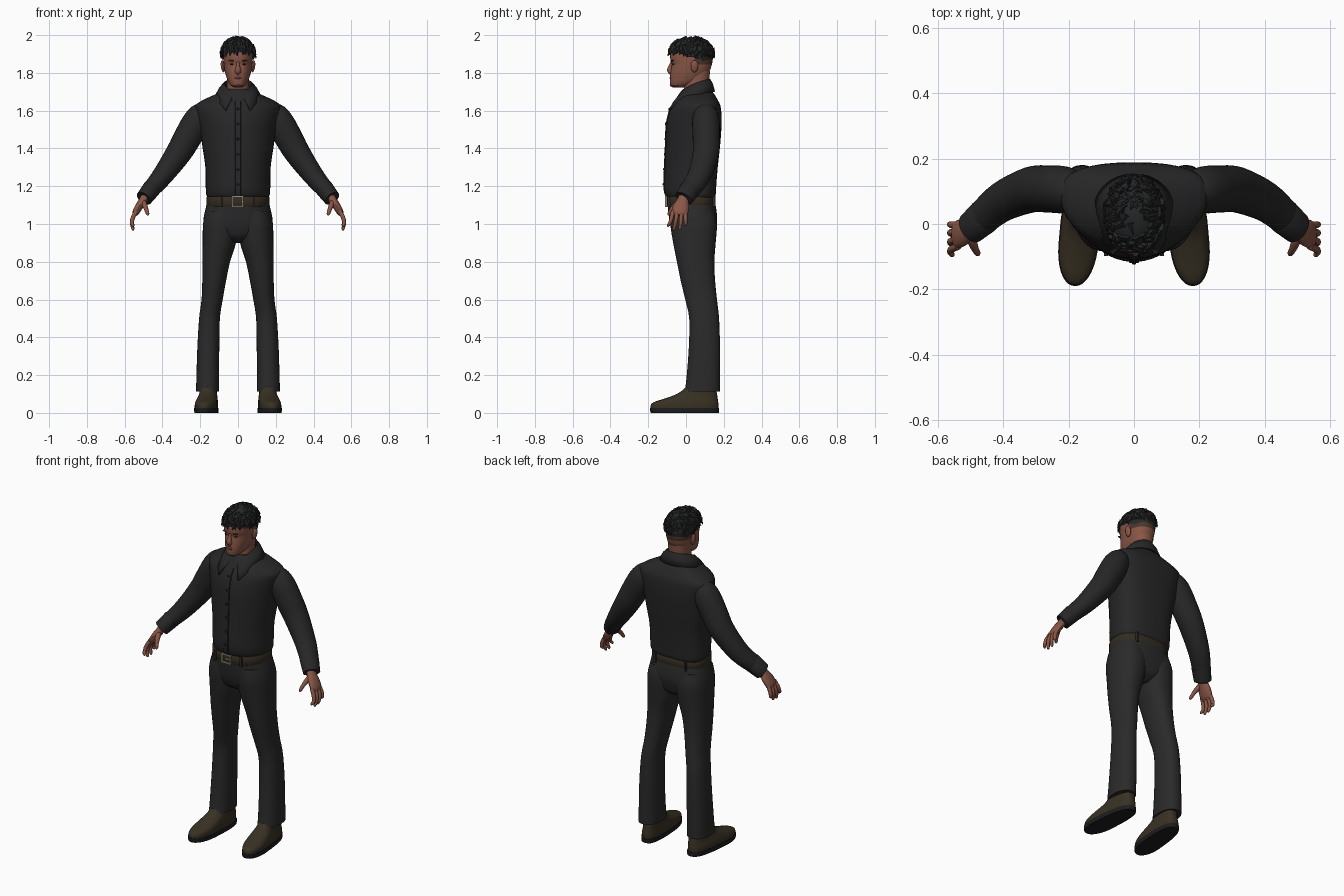
import bpy, bmesh, math, random
from mathutils import Vector, Matrix

if "Cube" in bpy.data.objects:
    bpy.data.objects.remove(bpy.data.objects["Cube"])

random.seed(4)


def mat(name, *rgb):
    m = bpy.data.materials.new(name)
    m.diffuse_color = (*rgb, 1)
    m.use_nodes = True
    m.node_tree.nodes["Principled BSDF"].inputs["Base Color"].default_value = m.diffuse_color
    return m


SHIRT = mat("shirt_black", .020, .020, .021)
PANTS = mat("trouser_charcoal", .023, .023, .024)
SKIN = mat("skin_brown", .25, .095, .062)
LIPS = mat("lip_brown", .16, .052, .042)
STUBBLE = mat("stubble_brown", .075, .036, .024)
HAIR = mat("hair_black", .019, .020, .021)
BELT = mat("belt_brown", .034, .025, .015)
SHOE = mat("shoe_brown", .040, .030, .017)
SOLE = mat("sole_black", .012, .012, .012)
METAL = mat("buckle_metal", .36, .33, .25)


def finish(name, bm, material, mirror=False, angle=40):
    bmesh.ops.recalc_face_normals(bm, faces=bm.faces)
    me = bpy.data.meshes.new(name)
    bm.to_mesh(me)
    bm.free()
    ob = bpy.data.objects.new(name, me)
    bpy.context.collection.objects.link(ob)
    me.materials.append(material)
    bpy.ops.object.select_all(action='DESELECT')
    ob.select_set(True)
    bpy.context.view_layer.objects.active = ob
    bpy.ops.object.shade_smooth_by_angle(angle=math.radians(angle))
    if mirror:
        ob.modifiers.new("mirror", 'MIRROR').use_mirror_merge = False
    return ob


def spline(rows, sub):
    """Smooth interpolation through rows of numbers."""
    out = []
    for i in range(len(rows) - 1):
        a, b, c, d = (rows[max(0, min(len(rows) - 1, i + k))] for k in (-1, 0, 1, 2))
        for j in range(sub):
            t = j / sub
            out.append([.5 * (2 * q + (r - p) * t + (2 * p - 5 * q + 4 * r - s) * t * t
                              + (3 * q - p - 3 * r + s) * t ** 3) for p, q, r, s in zip(a, b, c, d)])
    return out + [list(rows[-1])]


def skin_rings(bm, rings):
    vs = [[bm.verts.new(p) for p in ring] for ring in rings]
    n = len(vs[0])
    for a, b in zip(vs, vs[1:]):
        for i in range(n):
            bm.faces.new((a[i], a[(i + 1) % n], b[(i + 1) % n], b[i]))
    bm.faces.new(vs[0])
    bm.faces.new(vs[-1])


def body(name, rows, material, ef=2.2, eb=2.2, sub=4, sides=36, mirror=False, lean=0):
    """Stack of level rings; row = z, centre x, half width, widest y, front y, back y."""
    rings = []
    for z, cx, rx, cy, yf, yb in spline(rows, sub):
        ring = []
        for k in range(sides):
            a = math.tau * k / sides
            c, s = math.cos(a), math.sin(a)
            e, r = (eb, yb - cy) if s > 0 else (ef, cy - yf)
            y = cy + r * math.copysign(abs(s) ** (2 / e), s)
            ring.append((cx + rx * math.copysign(abs(c) ** (2 / e), c) - lean * y, y, z))
        rings.append(ring)
    bm = bmesh.new()
    skin_rings(bm, rings)
    return finish(name, bm, material, mirror)


def tube(bm, rows, sub=4, sides=20):
    """Limb along a path; row = x, y, z, side radius, depth radius."""
    pts = spline(rows, sub)
    rings = []
    for i, (x, y, z, rv, ru) in enumerate(pts):
        t = (Vector(pts[min(i + 1, len(pts) - 1)][:3]) - Vector(pts[max(i - 1, 0)][:3])).normalized()
        u = Vector((0, 1, 0))
        u = (u - t * u.dot(t)).normalized()
        v = t.cross(u)
        rings.append([Vector((x, y, z)) + v * rv * math.cos(math.tau * k / sides)
                      + u * ru * math.sin(math.tau * k / sides) for k in range(sides)])
    skin_rings(bm, rings)


def limb(name, rows, material, **kw):
    bm = bmesh.new()
    tube(bm, rows, **kw)
    return finish(name, bm, material, True)


def blob(name, loc, r, material, mirror=False, tilt=0):
    bm = bmesh.new()
    bmesh.ops.create_uvsphere(bm, u_segments=14, v_segments=9, radius=1, matrix=Matrix.Translation(loc)
                              @ Matrix.Rotation(tilt, 4, 'Y') @ Matrix.Diagonal((*r, 1)))
    return finish(name, bm, material, mirror)


def boxes(name, items, material, mirror=False):
    bm = bmesh.new()
    for loc, size in items:
        bmesh.ops.create_cube(bm, size=1, matrix=Matrix.Translation(loc) @ Matrix.Diagonal((*size, 1)))
    return finish(name, bm, material, mirror, 30)


# Shoes and soles
body("shoe", [(.02, .165, .058, -.06, -.187, .172), (.045, .165, .058, -.06, -.185, .172),
              (.06, .164, .056, -.05, -.163, .17), (.075, .163, .052, -.03, -.115, .168),
              (.095, .162, .047, .02, -.06, .165), (.115, .162, .044, .05, -.025, .162),
              (.14, .162, .042, .06, 0, .16)], SHOE, 2.1, 2.8, mirror=True, lean=.08)
body("shoe_sole", [(.0, .165, .059, -.06, -.185, .174), (.008, .165, .061, -.06, -.19, .176),
                   (.026, .165, .061, -.06, -.19, .176)], SOLE, 2.1, 2.8, sub=1, mirror=True, lean=.08)
boxes("shoe_laces", [((.166, -.045 + i * .022, .093 + i * .011), (.04, .007, .008)) for i in range(3)], SOLE, True)

# Trousers
body("trouser_leg", [(.112, .161, .061, .085, -.006, .18), (.2, .16, .06, .09, .004, .18),
                     (.35, .157, .058, .095, .015, .18), (.5, .151, .055, .09, .017, .175),
                     (.6, .137, .056, .08, -.004, .164), (.7, .126, .063, .06, -.028, .154),
                     (.8, .115, .073, .05, -.048, .15), (.9, .099, .088, .05, -.068, .157),
                     (1.0, .092, .093, .05, -.083, .164), (1.07, .085, .085, .05, -.08, .15)],
     PANTS, 2.2, 2.3, mirror=True)
body("trouser_seat", [(.9, 0, .04, .05, -.01, .1), (.93, 0, .125, .05, -.055, .14),
                      (.97, 0, .172, .05, -.076, .155), (1.02, 0, .183, .05, -.088, .165),
                      (1.08, 0, .172, .05, -.095, .16), (1.12, 0, .162, .05, -.097, .152)], PANTS, 2.3, 2.5)

# Belt, loops and buckle
body("belt", [(.0 + z, 0, .166 + d, .05, -.101 - d, .155 + d) for z, d in
              ((1.093, -.002), (1.097, .001), (1.141, .001), (1.145, -.002))], BELT, 2.3, 2.5, sub=1)
boxes("belt_loops", [((.085, -.092, 1.118), (.012, .012, .058)), ((.1, .148, 1.118), (.012, .014, .058))],
      PANTS, True)
boxes("buckle", [((-.03, -.106, 1.119), (.008, .01, .056)), ((.024, -.106, 1.119), (.008, .01, .056)),
                 ((-.003, -.106, 1.143), (.06, .01, .008)), ((-.003, -.106, 1.095), (.06, .01, .008)),
                 ((.006, -.108, 1.119), (.034, .008, .007))], METAL)

# Shirt
shirt = [(1.135, 0, .157, .06, -.092, .148), (1.155, 0, .168, .06, -.108, .157),
         (1.2, 0, .171, .06, -.116, .16), (1.3, 0, .173, .06, -.113, .168),
         (1.42, 0, .19, .07, -.108, .181), (1.52, 0, .205, .08, -.104, .188),
         (1.59, 0, .222, .09, -.09, .187), (1.63, 0, .222, .09, -.073, .181),
         (1.66, 0, .178, .085, -.055, .166), (1.69, 0, .112, .07, -.036, .148),
         (1.715, 0, .07, .055, -.015, .125)]
body("shirt_torso", shirt, SHIRT, 2.0, 2.7)
limb("sleeve", [(.15, .1, 1.61, .025, .035), (.188, .103, 1.587, .06, .06), (.218, .105, 1.545, .073, .072),
                (.262, .107, 1.467, .074, .072), (.315, .105, 1.375, .068, .07), (.4, .07, 1.255, .055, .062),
                (.465, .018, 1.178, .046, .053)], SHIRT, sides=28)
limb("cuff", [(.452, .028, 1.193, .043, .05), (.457, .024, 1.188, .049, .056), (.498, -.012, 1.135, .044, .05),
              (.499, -.013, 1.134, .034, .04)], SHIRT, sub=1)

# Button placket following the chest
bm = bmesh.new()
front = [(r[0], r[4]) for r in spline(shirt, 3) if 1.14 < r[0] < 1.66]
strip = [[bm.verts.new((x, y - d, z)) for x, d in ((-.016, -.003), (-.014, .004), (.014, .004), (.016, -.003))]
         for z, y in front]
for a, b in zip(strip, strip[1:]):
    for i in range(3):
        bm.faces.new((a[i], a[i + 1], b[i + 1], b[i]))
finish("placket", bm, SHIRT, angle=30)
for i in range(6):
    z = 1.21 + i * .08
    y = min(front, key=lambda f: abs(f[0] - z))[1]
    blob("button", (0, y - .004, z), (.007, .004, .007), SOLE)

# Folded collar with two points
bm = bmesh.new()
rows = []
for i in range(41):
    s = i / 20 - 1
    a, b = s * math.radians(168), s * math.radians(147)
    top = Vector((math.sin(a) * .075, .048 + math.cos(a) * .08, 1.765 - .085 * s * s))
    low = Vector((math.sin(b) * .118, .05 + math.cos(b) * (.1 if math.cos(b) > 0 else .168),
                  1.7 - .1 * abs(s) ** 3))
    inner = Vector((top.x * .9, .048 + (top.y - .048) * .9, top.z - .05))
    rows.append([bm.verts.new(p) for p in (inner, top, top.lerp(low, .5) + Vector((0, 0, .008)), low)])
for p, q in zip(rows, rows[1:]):
    for i in range(3):
        bm.faces.new((p[i], p[i + 1], q[i + 1], q[i]))
collar = finish("collar", bm, SHIRT)
thick = collar.modifiers.new("thickness", 'SOLIDIFY')
thick.thickness, thick.offset = .008, 0

# Hands: palm, four fingers and a thumb
bm = bmesh.new()
tube(bm, [(.483, .0, 1.158, .026, .03), (.5, -.015, 1.128, .022, .031), (.522, -.025, 1.095, .021, .042),
          (.541, -.033, 1.062, .018, .043), (.549, -.035, 1.045, .01, .036)], sides=16)
for k, (spread, tip) in enumerate([(-.033, .985), (-.011, .966), (.011, .968), (.031, .99)]):
    y = -.035 + spread
    tube(bm, [(.538, y, 1.07, .011, .011), (.556, y * 1.0 + spread * .15 - .003, 1.035, .0115, .011),
              (.562, y + spread * .3 - .007, 1.005, .01, .0095),
              (.556, y + spread * .4 - .013, tip + .008, .008, .008),
              (.554, y + spread * .4 - .014, tip, .003, .003)], sub=3, sides=10)
tube(bm, [(.503, -.025, 1.125, .012, .016), (.494, -.055, 1.1, .014, .015), (.485, -.078, 1.075, .011, .011),
          (.478, -.09, 1.053, .009, .009), (.476, -.093, 1.045, .003, .003)], sub=3, sides=10)
finish("hand", bm, SKIN, True)

# Neck and head, with shorn hair at the back and stubble under the chin
body("neck", [(1.64, 0, .06, .05, -.015, .115), (1.7, 0, .058, .05, -.012, .113),
              (1.76, 0, .058, .06, -.01, .122), (1.81, 0, .06, .06, .0, .128)], SKIN)
head = body("head", [(1.722, 0, .022, -.045, -.068, -.01), (1.732, 0, .036, -.03, -.08, .02),
                     (1.75, 0, .05, .0, -.085, .06), (1.78, 0, .062, .02, -.085, .1),
                     (1.81, 0, .07, .03, -.081, .125), (1.845, 0, .075, .035, -.076, .137),
                     (1.87, 0, .077, .035, -.083, .141), (1.91, 0, .077, .035, -.081, .138),
                     (1.95, 0, .064, .035, -.055, .115), (1.975, 0, .035, .03, -.01, .075)], SKIN, 2.25, 2.2)
head.data.materials.append(STUBBLE)
for f in head.data.polygons:
    c = f.center
    if (c.z > 1.848 and c.y > .06) or (c.z < 1.735 and c.y < -.04):
        f.material_index = 1
bm = bmesh.new()
tube(bm, [(0, -.07, 1.862, .008, .008), (0, -.08, 1.84, .009, .01), (0, -.085, 1.818, .015, .015),
          (0, -.08, 1.803, .017, .013), (0, -.072, 1.797, .008, .006)], sides=12)
finish("nose", bm, SKIN)
blob("ear", (.08, .045, 1.835), (.011, .02, .033), SKIN, True, .15)
blob("eye", (.03, -.066, 1.846), (.012, .007, .005), SOLE, True)
blob("eyebrow", (.032, -.072, 1.865), (.019, .009, .004), STUBBLE, True, -.08)
blob("mouth", (0, -.077, 1.773), (.024, .011, .007), LIPS)
blob("moustache", (0, -.077, 1.785), (.024, .008, .003), STUBBLE)
blob("chin_beard", (0, -.07, 1.737), (.02, .015, .012), STUBBLE)

# Hair cap trimmed along the hairline, plus tousled locks
bm = bmesh.new()
centre, size = Vector((0, .028, 1.895)), Vector((.088, .118, .092))
bmesh.ops.create_uvsphere(bm, u_segments=36, v_segments=24, radius=1,
                          matrix=Matrix.Translation(centre) @ Matrix.Diagonal((*size, 1)))


def hairline(y):
    return 1.905 if y < -.03 else max(1.862, 1.895 - .3 * (y + .03))


bmesh.ops.delete(bm, geom=[v for v in bm.verts if v.co.z < hairline(v.co.y) - .004], context='VERTS')
for i in range(170):
    a, h = i * 2.39996, .06 + .9 * random.random()
    r = math.sqrt(1 - h * h)
    n = Vector((math.cos(a) * r, math.sin(a) * r, h))
    p = centre + Vector([n[k] * size[k] for k in range(3)])
    down = (Vector((n.x, n.y - .5 * h, -.8)) + Vector([random.uniform(-.5, .5) for _ in range(3)]))
    t = (down - n * down.dot(n) + n * .12).normalized()
    if p.z < hairline(p.y) + .004:
        continue
    rot = t.to_track_quat('Z', 'Y').to_matrix().to_4x4()
    bmesh.ops.create_cone(bm, cap_ends=True, segments=6, radius1=.013, radius2=.002, depth=.038,
                          matrix=Matrix.Translation(p + t * .008) @ rot)
finish("hair", bm, HAIR)
